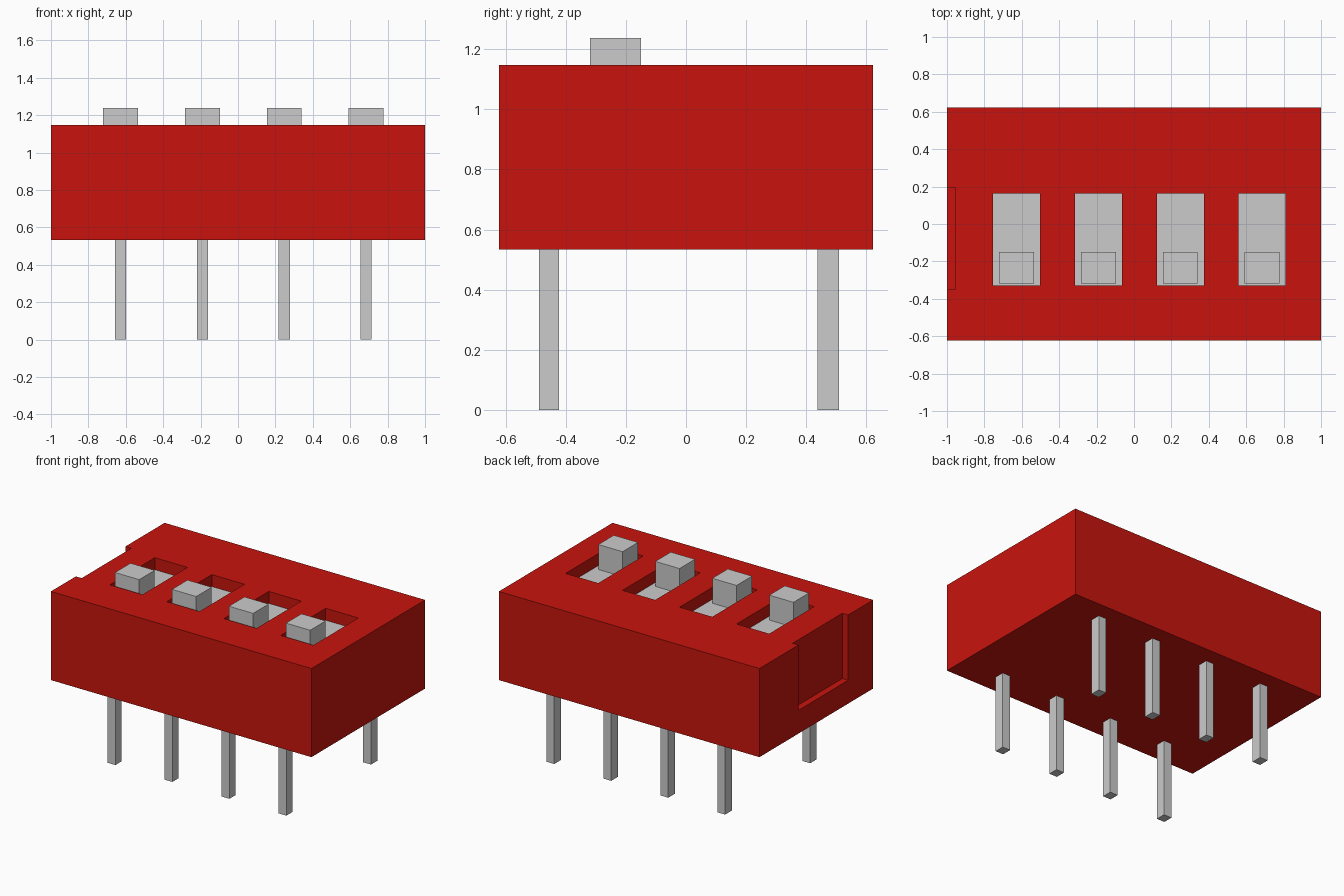
import bpy

if "Cube" in bpy.data.objects:
    bpy.data.objects.remove(bpy.data.objects["Cube"])


def box(name, x0, x1, y0, y1, z0, z1, mat=None):
    bpy.ops.mesh.primitive_cube_add(size=1, location=((x0 + x1) / 2, (y0 + y1) / 2, (z0 + z1) / 2))
    ob = bpy.context.object
    ob.name = name
    ob.scale = (x1 - x0, y1 - y0, z1 - z0)
    bpy.ops.object.transform_apply(location=False, rotation=False, scale=True)
    if mat:
        ob.data.materials.append(mat)
    return ob


def cut(target, cutter):
    mod = target.modifiers.new("cut", 'BOOLEAN')
    mod.operation = 'DIFFERENCE'
    mod.solver = 'EXACT'
    mod.object = cutter
    bpy.context.view_layer.objects.active = target
    bpy.ops.object.modifier_apply(modifier=mod.name)
    bpy.data.objects.remove(cutter, do_unlink=True)


red = bpy.data.materials.new("red_plastic")
red.diffuse_color = (0.58, 0.007, 0.004, 1)
red.use_nodes = True
red.node_tree.nodes["Principled BSDF"].inputs["Base Color"].default_value = red.diffuse_color

PITCH = 0.4375
FLOOR = 1.065

# housing with the orientation notch in its left end
body = box("housing", -1, 1, -0.623, 0.623, 0.533, 1.148, red)
cut(body, box("notch_cutter", -1.1, -0.955, -0.35, 0.195, 0.695, 1.3, red))

for i in range(4):
    dx = i * PITCH
    n = i + 1

    # slot window in the housing top
    x0, x1 = -0.753 + dx, -0.502 + dx
    cut(body, box("slot_cutter", x0, x1, -0.33, 0.163, FLOOR - 0.02, 1.3, red))

    # grey slot floor and switch knob
    box(f"slot_floor_{n}", x0, x1, -0.33, 0.163, FLOOR - 0.02, FLOOR)
    box(f"switch_knob_{n}", -0.721 + dx, -0.535 + dx, -0.319, -0.149, FLOOR, 1.238)

    # front and back pins
    px0, px1 = -0.658 + dx, -0.598 + dx
    box(f"front_pin_{n}", px0, px1, -0.49, -0.422, 0, 0.533)
    box(f"back_pin_{n}", px0, px1, 0.438, 0.51, 0, 0.533)
